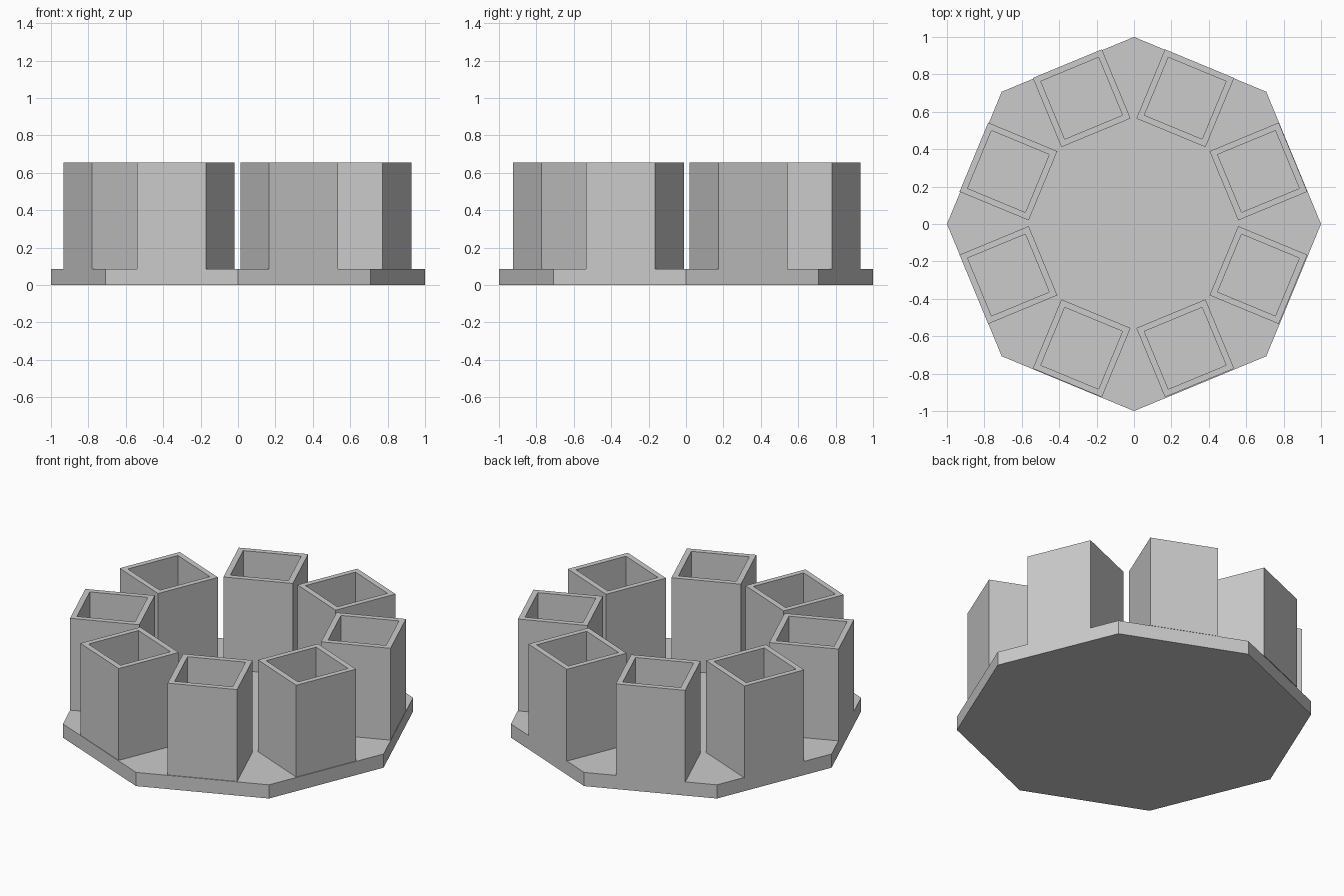
import bpy, bmesh, math
from mathutils import Matrix, Vector

if "Cube" in bpy.data.objects:
    bpy.data.objects.remove(bpy.data.objects["Cube"], do_unlink=True)

BASE_H = 0.085
TOP = 0.655
SIDE = 0.4
WALL = 0.033
RING = 0.7235

grey = bpy.data.materials.new("plain_grey")
grey.use_nodes = True
colour = (0.6, 0.6, 0.6, 1)
grey.diffuse_color = colour
grey.node_tree.nodes["Principled BSDF"].inputs["Base Color"].default_value = colour


def add_object(name, bm):
    mesh = bpy.data.meshes.new(name)
    bm.normal_update()
    bm.to_mesh(mesh)
    bm.free()
    mesh.materials.append(grey)
    obj = bpy.data.objects.new(name, mesh)
    bpy.context.collection.objects.link(obj)
    return obj


# Octagonal base plate with corners on the axes
bm = bmesh.new()
bmesh.ops.create_cone(bm, cap_ends=True, segments=8, radius1=1, radius2=1, depth=BASE_H,
                      matrix=Matrix.Translation((0, 0, BASE_H / 2)))
add_object("octagon_base", bm)


# Square open-topped holder: a box with its top inset and pushed down
def holder(index):
    height = TOP - BASE_H
    bm = bmesh.new()
    bmesh.ops.create_cube(bm, size=1, matrix=Matrix.Diagonal((SIDE, SIDE, height, 1)))
    bm.normal_update()
    top = max(bm.faces, key=lambda f: f.calc_center_median().z)
    bmesh.ops.inset_region(bm, faces=[top], thickness=WALL, use_even_offset=True)
    pocket = bmesh.ops.extrude_discrete_faces(bm, faces=[top])["faces"][0]
    bmesh.ops.translate(bm, verts=pocket.verts, vec=Vector((0, 0, WALL - height)))
    obj = add_object(f"square_holder_{index + 1}", bm)
    angle = math.radians(22.5 + 45 * index)
    # The ring sits very slightly off the centre of the base
    obj.location = (RING * math.cos(angle) - 0.003, RING * math.sin(angle) + 0.004,
                    BASE_H + height / 2)
    obj.rotation_euler.z = angle


for i in range(8):
    holder(i)
